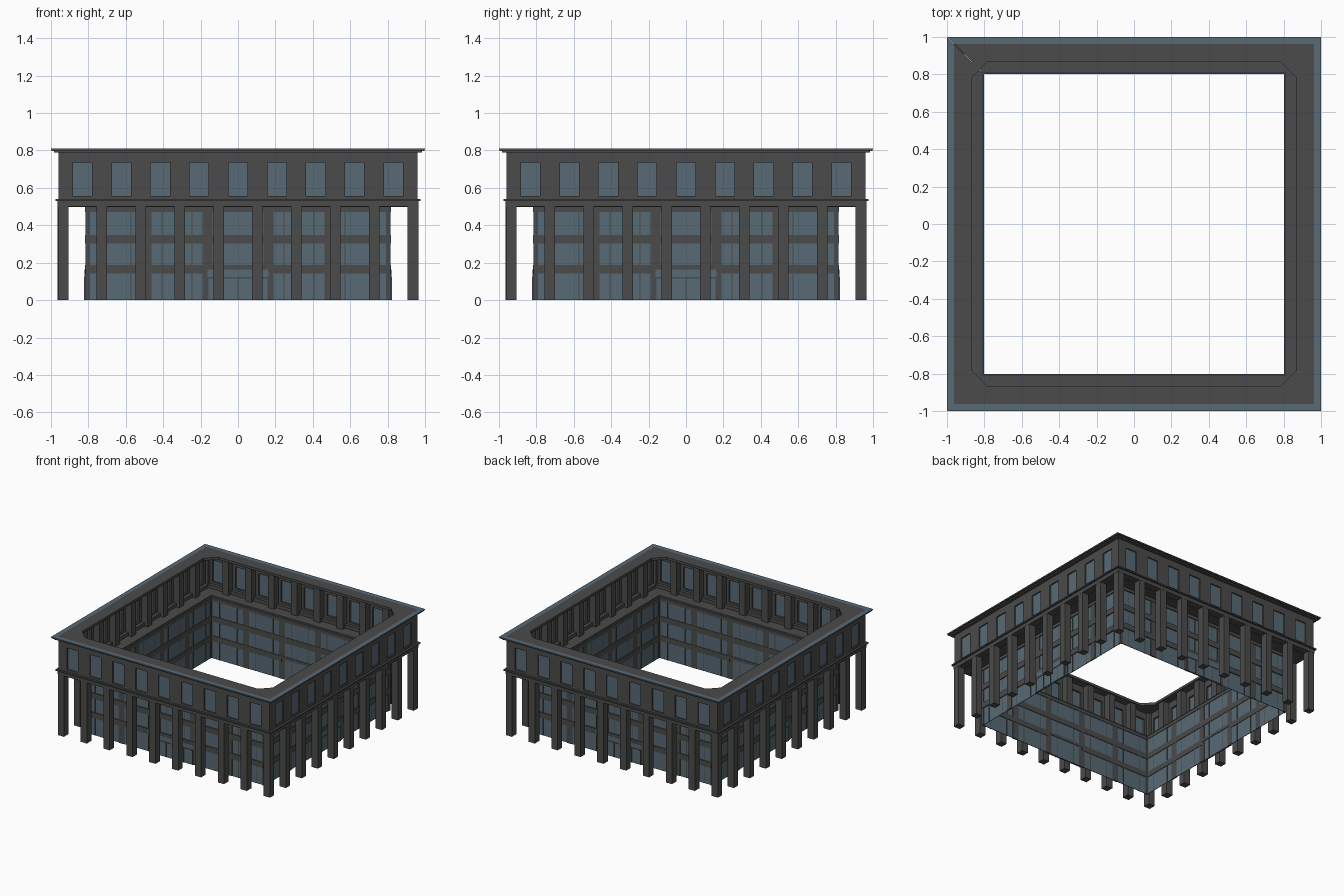
import bpy, bmesh, math
from mathutils import Matrix

if "Cube" in bpy.data.objects:
    bpy.data.objects.remove(bpy.data.objects["Cube"])


def mat(name, c):
    m = bpy.data.materials.new(name)
    m.diffuse_color = (*c, 1)
    m.use_nodes = True
    m.node_tree.nodes["Principled BSDF"].inputs["Base Color"].default_value = m.diffuse_color
    return m


STONE = mat("dark_grey_stone", (0.070, 0.070, 0.069))
GLASS = mat("blue_grey_glass", (0.098, 0.142, 0.180))


def prism(bm, pts, z0, z1):
    """Extrude a plan outline given as (u along facade, d outward distance)."""
    lo = [bm.verts.new((u, -d, z0)) for u, d in pts]
    hi = [bm.verts.new((u, -d, z1)) for u, d in pts]
    n = len(pts)
    bm.faces.new(lo)
    bm.faces.new(hi)
    for i in range(n):
        j = (i + 1) % n
        bm.faces.new((lo[i], lo[j], hi[j], hi[i]))


def box(u0, u1, d0, d1, z0, z1):
    return ([(u0, d0), (u1, d0), (u1, d1), (u0, d1)], z0, z1)


def ring(d0, d1, z0, z1):
    """One mitred side of a square ring."""
    return ([(-d0, d0), (d0, d0), (d1, d1), (-d1, d1)], z0, z1)


def part(name, material, prisms):
    """Build one facade's prisms and repeat them on all four sides."""
    bm = bmesh.new()
    for p in prisms:
        prism(bm, *p)
    bmesh.ops.recalc_face_normals(bm, faces=bm.faces)
    src = bm.verts[:] + bm.edges[:] + bm.faces[:]
    for k in (1, 2, 3):
        new = bmesh.ops.duplicate(bm, geom=src)["geom"]
        bmesh.ops.rotate(bm, cent=(0, 0, 0), matrix=Matrix.Rotation(k * math.pi / 2, 3, 'Z'),
                         verts=[v for v in new if isinstance(v, bmesh.types.BMVert)])
    me = bpy.data.meshes.new(name)
    bm.to_mesh(me)
    bm.free()
    me.materials.append(material)
    bpy.context.collection.objects.link(bpy.data.objects.new(name, me))


STEP = 0.2078
cols = [(i - 4.5) * STEP for i in range(10)]
wins = [(i - 4) * STEP for i in range(9)]

# Colonnade: the last corner column belongs to the next side
part("columns", STONE, [box(c - .028, c + .028, .906, .964, 0, .505) for c in cols[:-1]])

# Floor slab, beam and middle cornice
part("floor_slab", STONE, [ring(.81, .91, .497, .512)])
part("beam_and_cornice", STONE, [ring(.905, .965, .5, .53), ring(.905, .977, .53, .54)])

# Upper storey wall with window openings
edges = [-.96] + [w + s * .051 for w in wins for s in (-1, 1)] + [.96]
wall = [ring(.93, .96, .54, .558), ring(.93, .96, .735, .79)]
for i in range(0, len(edges), 2):
    a, b = edges[i], edges[i + 1]
    pts = [(a, .93), (b, .93), (b, .96), (a, .96)]
    if i == 0:
        pts[0] = (-.93, .93)
    if i == len(edges) - 2:
        pts[1] = (.93, .93)
    wall.append((pts, .558, .735))
part("upper_wall", STONE, wall)
part("upper_windows", GLASS, [box(w - .051, w + .051, .944, .95, .558, .735) for w in wins])

# Inner pillars behind the upper wall
part("inner_pillars", STONE,
     [box(c - .028, c + .028, .875, .935, .51, .79) for c in cols[1:-1]]
     + [box(-.935, -.905, .905, .935, .51, .79)])

# Roof ring with chamfered inner corners, stepped eaves and blue edge strip
part("roof", STONE, [ring(.865, .963, .79, .81),
                     ([(.785, .865), (.865, .785), (.865, .865)], .79, .81),
                     ring(.963, .985, .788, .798), ring(.963, .998, .798, .805)])
part("roof_edge_strip", GLASS, [ring(.963, 1.0, .805, .81)])

# Recessed glass wall
part("glass_wall", GLASS, [ring(.806, .81, 0, .5)])
BAY = .3265
posts = [box(c - .027, c + .027, .804, .815, 0, .5) for c in (-1.5 * BAY, -.5 * BAY, .5 * BAY, 1.5 * BAY)]
posts += [box(-.815, -.79, .804, .815, 0, .5), box(.79, .804, .804, .815, 0, .5)]
part("wall_posts", STONE, posts)
part("wall_bands", STONE, [ring(.802, .818, .472, .499), ring(.802, .818, .302, .348),
                           ring(.802, .818, .165, .188),
                           box(-.802, -.165, .802, .818, .143, .165),
                           box(.165, .802, .802, .818, .143, .165)])
part("thin_mullions", STONE, [box(b * BAY + s - .003, b * BAY + s + .003, .804, .812, 0, .475)
                              for b in range(-2, 3) for s in (-.08, .08)])

# Entrance in the middle bay
part("entrance_glass", GLASS, [box(-.163, .163, .812, .82, 0, .165)])
part("entrance_frame", STONE, [box(-.163, .163, .82, .823, .116, .123)]
     + [box(u - .003, u + .003, .82, .823, 0, .12) for u in (-.16, -.08, 0, .08, .16)])
